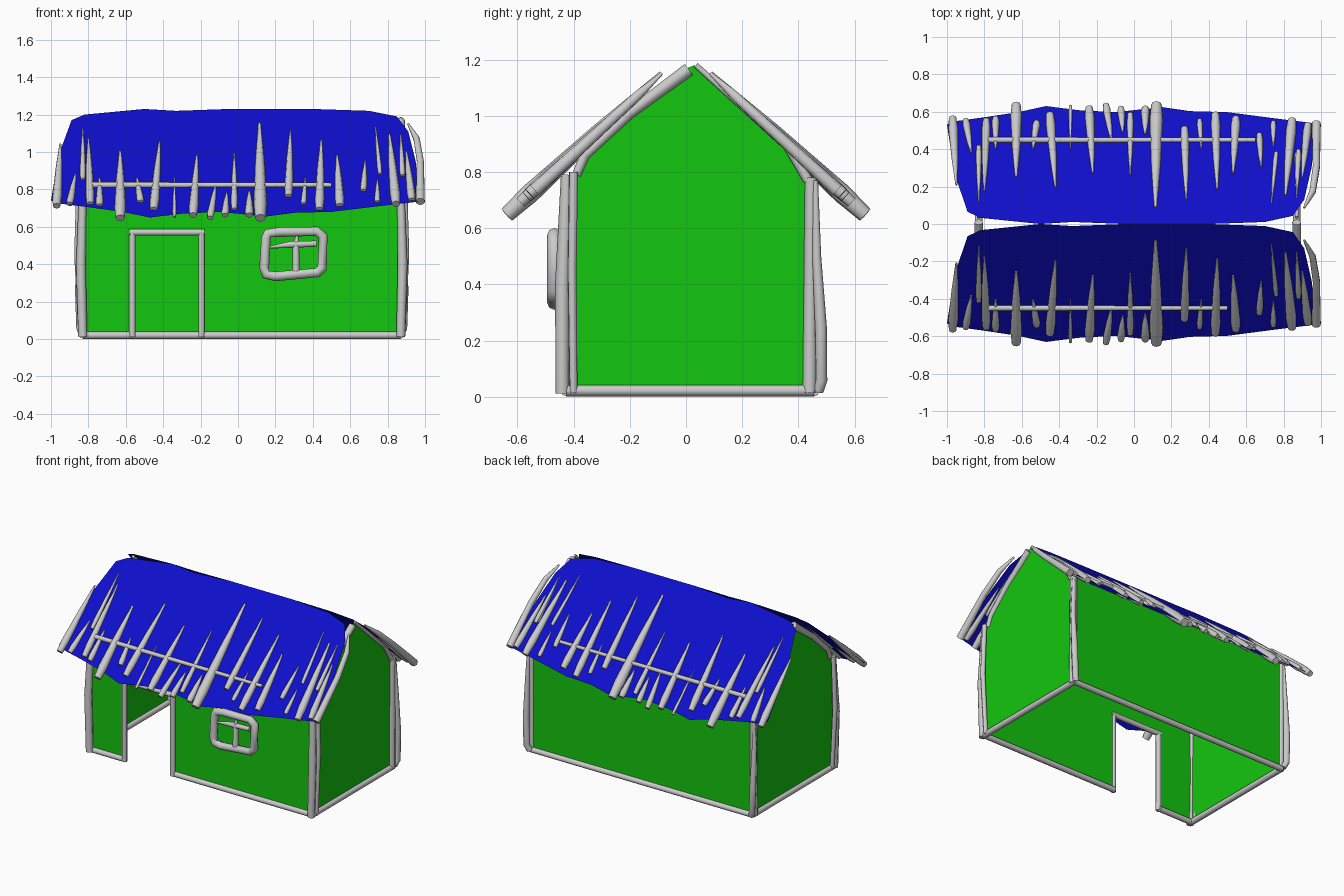
import bpy

RIDGE, SLOPE = 1.23, 0.92


def material(name, colour):
    m = bpy.data.materials.new(name)
    m.diffuse_color = (*colour, 1)
    return m


GREEN = material("green", (0.006, 0.57, 0.0045))
BLUE = material("blue", (0.0045, 0.0045, 0.6))


def sheet(name, pts, mat):
    """Thin flat panel from one outline."""
    me = bpy.data.meshes.new(name)
    me.from_pydata(pts, [], [range(len(pts))])
    me.materials.append(mat)
    ob = bpy.data.objects.new(name, me)
    bpy.context.collection.objects.link(ob)


def rod(name, pts, radii, cyclic=False):
    """Branch-like tube along a path, one radius or one per point."""
    if not isinstance(radii, (list, tuple)):
        radii = [radii] * len(pts)
    cu = bpy.data.curves.new(name, 'CURVE')
    cu.dimensions = '3D'
    cu.bevel_depth = 1
    cu.bevel_resolution = 2
    cu.use_fill_caps = True
    sp = cu.splines.new('POLY')
    sp.points.add(len(pts) - 1)
    for p, co, r in zip(sp.points, pts, radii):
        p.co = (*co, 1)
        p.radius = r
    sp.use_cyclic_u = cyclic
    tmp = bpy.data.objects.new(name + "_path", cu)
    me = bpy.data.meshes.new_from_object(tmp)
    bpy.data.objects.remove(tmp)
    ob = bpy.data.objects.new(name, me)
    bpy.context.collection.objects.link(ob)
    bpy.context.view_layer.objects.active = ob
    ob.select_set(True)
    bpy.ops.object.shade_smooth_by_angle(angle=1.2)
    ob.select_set(False)


def on_roof(x, z, side, lift=0.0):
    return (x, side * ((RIDGE - z) / SLOPE + lift * 0.7), z + lift * 0.7)


# Walls: front with a door opening, plain back, two gables
XL, XR, YF, YB = -0.83, 0.87, -0.425, 0.455
DL, DR, DT = -0.565, -0.195, 0.57
sheet("front_wall", [(x, YF, z) for x, z in [
    (XL, 0.01), (DL, 0.01), (DL, DT), (DR, DT), (DR, 0.01), (XR, 0.01),
    (XR, 0.8), (XL, 0.8)]], GREEN)
sheet("back_wall", [(XR, YB, 0.01), (XL, YB, 0.01), (XL, YB, 0.78), (XR, YB, 0.78)], GREEN)
gable = [(YF, 0.01), (YB, 0.01), (YB, 0.76), (0.37, 0.87), (0.03, 1.18),
         (-0.02, 1.16), (-0.2, 1.02), (-0.35, 0.87), (YF, 0.76)]
sheet("right_gable", [(XR, y, z) for y, z in gable], GREEN)
sheet("left_gable", [(XL, y, z) for y, z in reversed(gable)], GREEN)

# Roof sheets with ragged outline
outline = [(-1, 0.74), (-0.96, 0.725), (-0.8, 0.705), (-0.62, 0.68), (-0.47, 0.65),
           (-0.3, 0.67), (-0.1, 0.68), (0.15, 0.655), (0.3, 0.675), (0.5, 0.68),
           (0.75, 0.71), (0.97, 0.735), (0.95, 0.95), (0.91, 1.11), (0.85, 1.19),
           (0.7, 1.22), (0.4, 1.23), (-0.05, 1.23), (-0.33, 1.22), (-0.5, 1.23),
           (-0.82, 1.2), (-0.89, 1.17), (-0.96, 0.98)]
for side, label in ((-1, "front"), (1, "back")):
    pts = [on_roof(x, z, side) for x, z in outline]
    sheet(label + "_roof", pts if side < 0 else pts[::-1], BLUE)

# Tapered thatching sticks: top x, top z, bottom x, bottom z, width
STICKS = [
    (-0.95, 1.04, -0.97, 0.71, .05), (-0.87, .88, -0.9, .72, .04),
    (-0.83, 1.12, -0.83, .85, .03), (-0.80, 1.07, -0.79, .72, .045),
    (-0.74, .86, -0.74, .71, .04), (-0.63, 1.0, -0.63, .645, .06),
    (-0.54, .86, -0.52, .73, .04), (-0.42, 1.05, -0.45, .69, .05),
    (-0.34, .86, -0.34, .65, .02), (-0.22, .98, -0.24, .66, .05),
    (-0.12, .82, -0.15, .645, .04), (-0.06, .78, -0.07, .66, .04),
    (-0.02, .99, -0.02, .69, .035), (0.06, .79, 0.06, .66, .045),
    (0.115, 1.15, 0.12, .645, .07), (0.28, 1.11, 0.27, .76, .045),
    (0.36, .86, 0.35, .72, .03), (0.445, 1.06, 0.435, .69, .05),
    (0.53, .98, 0.545, .71, .05), (0.68, .95, 0.67, .79, .035),
    (0.735, 1.13, 0.76, .88, .025), (0.745, .85, 0.745, .73, .03),
    (0.81, 1.09, 0.845, .72, .055), (0.87, 1.09, 0.88, .87, .03),
    (0.90, 1.0, 0.93, .74, .045)]
for side, label in ((-1, "front"), (1, "back")):
    for i, (x0, z0, x1, z1, w) in enumerate(STICKS):
        pts = [on_roof(x0 + (x1 - x0) * t, z0 + (z1 - z0) * t, side, 0.003)
               for t in (0, .4, .85, 1)]
        rod(f"{label}_thatch_stick_{i}", pts, [w * k / 2 for k in (.2, .7, 1, .8)])
    # Curved stick along the right roof edge and the long batten
    rod(label + "_edge_stick", [on_roof(x, z, side) for x, z in
        [(0.91, 1.15), (0.955, 1.07), (0.975, .95), (0.975, .735)]], [.006, .018, .02, .025])
    rod(label + "_batten", [on_roof(-0.78, .82, side, .005),
        on_roof(0.5 if side < 0 else 0.65, .82, side, .005)], [.016, .012])

# Base poles
rod("front_base_left", [(XL, YF, .02), (DL, YF, .02)], .019)
rod("front_base_right", [(DR, YF, .02), (XR, YF, .02)], .019)
rod("back_base", [(XL, YB, .02), (XR, YB, .02)], .019)
for x, label in ((XL, "left"), (XR, "right")):
    s = -1 if x < 0 else 1
    rod(label + "_base", [(x, YF, .022), (x, YB, .022)], .02)
    # Corner posts, straight inner and bent outer
    rod(label + "_front_post", [(x, -.44, .012), (x + s * .01, -.44, .4), (x, -.425, .79)], [.024, .026, .02])
    rod(label + "_front_outer_post", [(x + s * .01, -.40, .015), (x + s * .03, -.405, .45),
                                      (x + s * .02, -.40, .8)], [.014, .016, .016])
    rod(label + "_back_post", [(x, .44, .015), (x, .445, .78)], [.025, .022])
    rod(label + "_back_outer_post", [(x, .47, .022), (x + s * .015, .483, .06),
                                     (x + s * .02, .48, .25), (x + s * .02, .465, .5),
                                     (x + s * .01, .46, .77)], [.02, .02, .021, .016, .01])
    # Rafters on the gables
    rod(label + "_front_rafter", [(x, -.39, .79), (x, -.36, .86), (x, -.2, 1.01), (x, .01, 1.165)],
        [.016, .018, .02, .024])
    rod(label + "_back_rafter", [(x, .435, .77), (x, .36, .89), (x, .035, 1.18)], [.018, .014, .01])

# Door frame
rod("door_left_post", [(DL, YF - .01, .012), (DL, YF - .01, DT)], .017)
rod("door_right_post", [(DR, YF - .01, .012), (DR, YF - .01, DT)], .017)
rod("door_lintel", [(DL - .017, YF - .01, DT), (DR + .017, YF - .01, DT)], .017)

# Window frame and cross bars
WY = -.468
rod("window_frame", [(x, WY, z) for x, z in [
    (.16, .565), (.22, .572), (.42, .576), (.455, .55), (.45, .38), (.425, .355),
    (.2, .335), (.15, .345), (.14, .38), (.15, .54)]], .026, True)
rod("window_bar_across", [(.165, WY, .49), (.28, WY, .505), (.42, WY, .51)], [.006, .018, .016])
rod("window_bar_upright", [(.31, WY, .35), (.31, WY, .5), (.315, WY, .56)], [.02, .017, .006])
